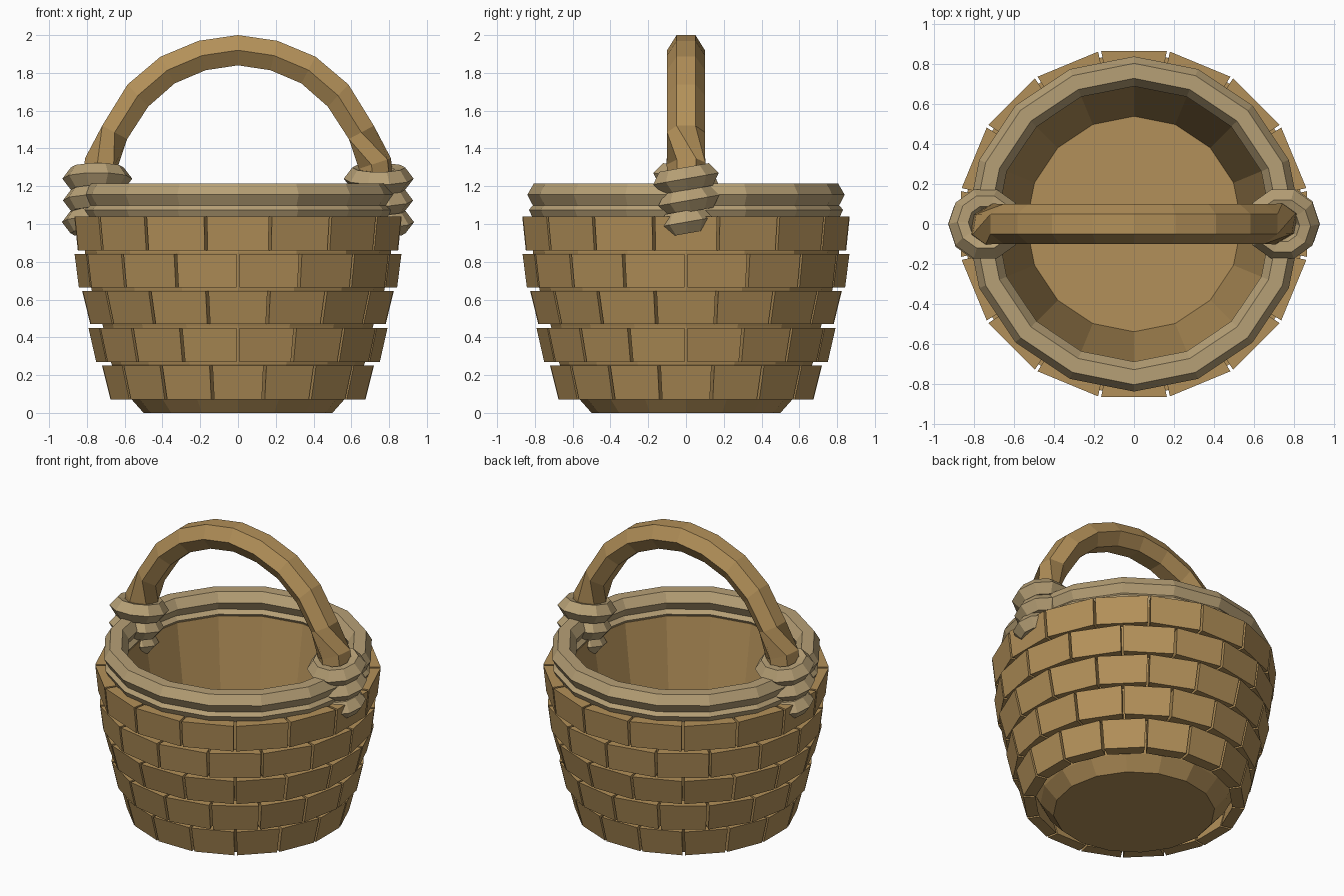
import bpy, bmesh
from math import sin, cos, tan, pi, radians
from mathutils import Vector, Matrix

if "Cube" in bpy.data.objects:
    bpy.data.objects.remove(bpy.data.objects["Cube"])


def material(name, rgb):
    m = bpy.data.materials.new(name)
    m.diffuse_color = (*rgb, 1)
    m.use_nodes = True
    m.node_tree.nodes["Principled BSDF"].inputs["Base Color"].default_value = m.diffuse_color
    return m


WOOD = material("wood", (0.45, 0.28, 0.10))
ROPE = material("pale_rope", (0.47, 0.35, 0.18))


def finish(name, bm, mat):
    bmesh.ops.recalc_face_normals(bm, faces=bm.faces)
    me = bpy.data.meshes.new(name)
    bm.to_mesh(me)
    bm.free()
    me.materials.append(mat)
    ob = bpy.data.objects.new(name, me)
    bpy.context.collection.objects.link(ob)
    return ob


def loft(bm, rings, closed=False):
    """Skin a list of point rings; cap the ends unless the loft is closed."""
    vs = [[bm.verts.new(p) for p in r] for r in rings]
    n, m = len(vs), len(vs[0])
    for i in range(n if closed else n - 1):
        a, b = vs[i], vs[(i + 1) % n]
        for j in range(m):
            k = (j + 1) % m
            bm.faces.new((a[j], a[k], b[k], b[j]))
    if not closed:
        bm.faces.new(vs[0])
        bm.faces.new(vs[-1])


def lathe(bm, profile, sides, closed=False, mat=Matrix()):
    rings = [[mat @ Vector((r * cos(2 * pi * i / sides), r * sin(2 * pi * i / sides), z))
              for i in range(sides)] for r, z in profile]
    loft(bm, rings, closed)


# Hollow basket shell with a floor
bm = bmesh.new()
lathe(bm, [(.50, 0), (.58, .09), (.67, .26), (.715, .46), (.775, .65), (.81, .85),
           (.81, 1.06), (.70, 1.06), (.54, .08)], 16)
finish("basket_shell", bm, WOOD)

# Five staggered courses of woven blocks: (z bottom, z top, apothem bottom, apothem top)
courses = [(.07, .25, .675, .72), (.27, .45, .738, .778), (.47, .645, .782, .825),
           (.665, .84, .828, .85), (.86, 1.04, .848, .867)]
bm = bmesh.new()
for row, (z0, z1, a0, a1) in enumerate(courses):
    for i in range(16):
        rot = Matrix.Rotation((i + .5 * (row % 2)) * pi / 8, 4, 'Z')
        rings = []
        for z, a in ((z0, a0), (z1, a1)):
            w = a * tan(pi / 16) - .008
            wi = w - .014
            rings.append([rot @ Vector(p) for p in
                          ((a, -w, z), (a, w, z), (a - .075, wi, z), (a - .075, -wi, z))])
        loft(bm, rings)
finish("woven_blocks", bm, WOOD)

# Two stacked rim hoops
for name, prof in (
        ("upper_rim", [(.805, 1.215), (.84, 1.155), (.81, 1.097), (.72, 1.097), (.69, 1.155), (.73, 1.215)]),
        ("lower_rim", [(.80, 1.11), (.832, 1.075), (.81, 1.03), (.72, 1.03), (.695, 1.075), (.73, 1.11)])):
    bm = bmesh.new()
    lathe(bm, prof, 16, True)
    finish(name, bm, ROPE)

# Arched hexagonal handle, twisted at both ends: (x, z, tilt, half depth, half width, twist)
half = [(.19, 1.892, 13, .08, .1, 0), (.373, 1.815, 28, .08, .1, 0),
        (.53, 1.68, 43, .08, .1, 0), (.653, 1.485, 62, .075, .1, 0),
        (.725, 1.32, 72, .095, .085, 55), (.745, 1.15, 85, .09, .08, 55)]
path = [(-x, z, -t, d, w, k) for x, z, t, d, w, k in reversed(half)]
path += [(0, 1.92, 0, .08, .1, 0)] + half
bm = bmesh.new()
rings = []
for x, z, t, d, w, k in path:
    t, k = radians(t), radians(k)
    s = 1 if x > 0 else -1
    ring = []
    for u, v in ((.5, 1), (1, 0), (.5, -1), (-.5, -1), (-1, 0), (-.5, 1)):
        u, v = u * w, v * d
        # twist within the section, same handedness seen along the path
        u, v = u * cos(k) - s * v * sin(k), s * u * sin(k) + v * cos(k)
        ring.append(Vector((x + v * sin(t), -u * s * s, z + v * cos(t))))
    rings.append(ring)
loft(bm, rings)
finish("handle", bm, WOOD)

# Tilted rope wraps binding the handle to the rim, turned half round for the other side
for side, ang in (("right", 0), ("left", pi)):
    bm = bmesh.new()
    for x, y, z, r in ((.745, 0, 1.24, .185), (.755, .015, 1.125, .172), (.78, 0, 1.01, .152)):
        mat = (Matrix.Rotation(ang, 4, 'Z') @ Matrix.Translation((x, y, z))
               @ Matrix.Rotation(radians(10), 4, 'X'))
        lathe(bm, [(r, 0), (r - .045, .06), (r - .1, .05), (r - .12, 0),
                   (r - .1, -.05), (r - .045, -.06)], 10, True, mat)
    finish(side + "_rope_wrap", bm, ROPE)
